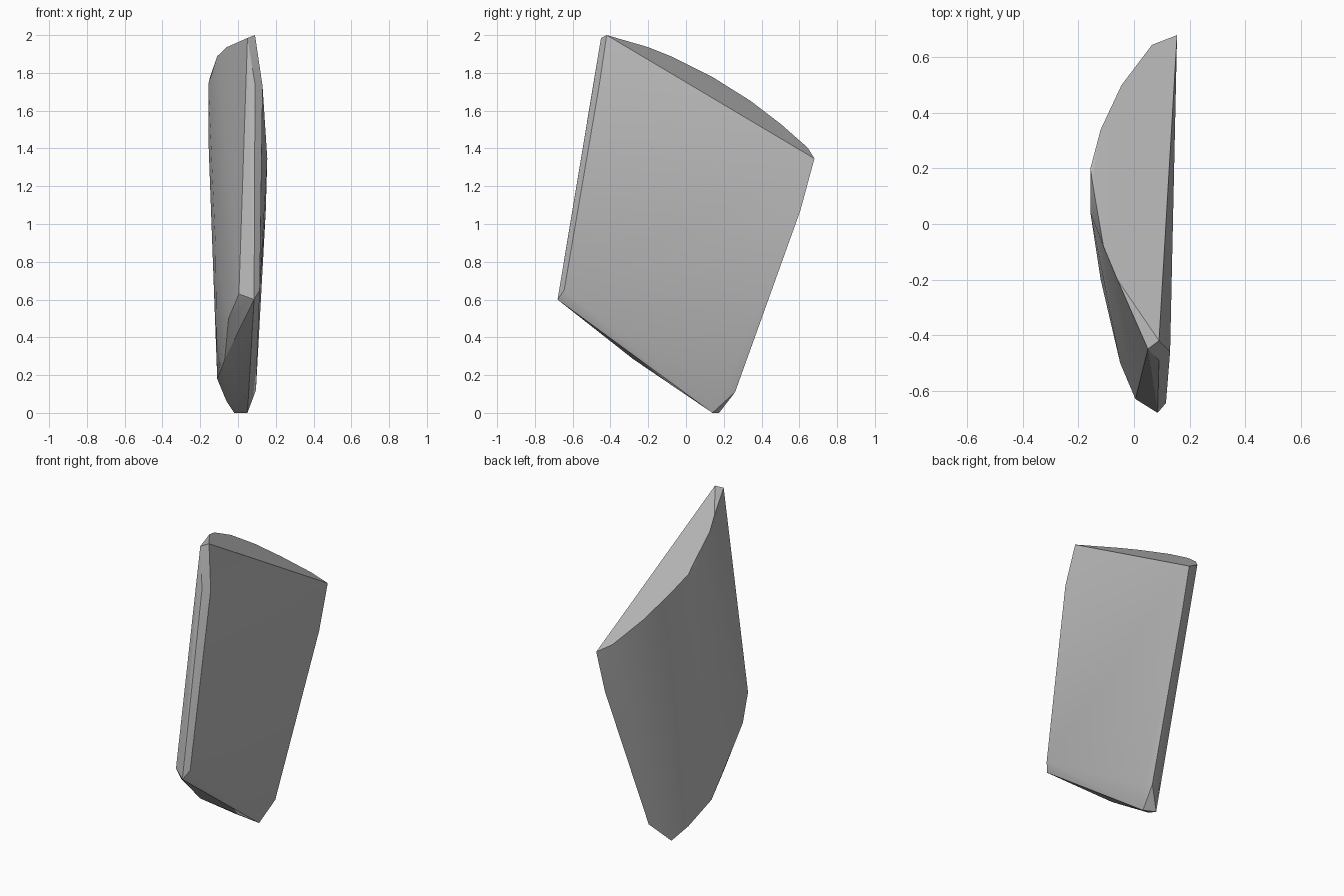
import bpy
import bmesh
import math


def remove_default_cube():
    cube = bpy.data.objects.get("Cube")
    if cube:
        bpy.data.objects.remove(cube, do_unlink=True)


def make_material(name, colour):
    material = bpy.data.materials.new(name)
    material.use_nodes = True
    material.diffuse_color = colour
    material.node_tree.nodes["Principled BSDF"].inputs["Base Color"].default_value = colour
    return material


def crown_height(x, y):
    """Height of the slanted, flat cut across the top of the shard."""
    return 2 - 0.41 * (x - 0.09) - 0.57 * (y + 0.42)


def hull_object(name, points, material):
    """Wrap a faceted stone skin around the given outline points."""
    mesh = bpy.data.meshes.new(name)
    bm = bmesh.new()
    for point in points:
        bm.verts.new(point)
    result = bmesh.ops.convex_hull(bm, input=bm.verts[:])
    unused = {item for item in result["geom_interior"] + result["geom_unused"]
              if isinstance(item, bmesh.types.BMVert)}
    bmesh.ops.delete(bm, geom=list(unused), context="VERTS")
    # Merge nearly coplanar triangles into broad flat faces
    bmesh.ops.dissolve_limit(bm, angle_limit=math.radians(1.5),
                             verts=bm.verts[:], edges=bm.edges[:])
    bmesh.ops.recalc_face_normals(bm, faces=bm.faces[:])
    bm.to_mesh(mesh)
    bm.free()
    mesh.materials.append(material)
    shard = bpy.data.objects.new(name, mesh)
    bpy.context.collection.objects.link(shard)
    return shard


remove_default_cube()
stone_grey = make_material("stone grey", (0.5, 0.5, 0.5, 1.0))

# Curved rim of the slanted top cut, from the back tip round to the front
crown_outline = [(0.155, 0.68), (0.065, 0.645), (-0.045, 0.5), (-0.12, 0.34),
                 (-0.148, 0.14), (-0.11, -0.08), (-0.06, -0.2), (0.09, -0.42)]
crown = [(x, y, crown_height(x, y)) for x, y in crown_outline]

# Narrow chamfer running down the front edge
front_chamfer = [(0.05, -0.45, 1.985), (0.13, -0.46, 1.73), (0.09, -0.49, 1.74),
                 (0.115, -0.645, 0.65), (0.085, -0.68, 0.6), (0.005, -0.63, 0.63)]

# Slanted lower cut, curving out on the rounded side
foot = [(0.05, 0.14, 0), (-0.02, 0.175, 0), (-0.06, 0.06, 0.06),
        (-0.11, -0.1, 0.18), (-0.07, -0.28, 0.285)]

# Back edge of the broad flat side
back_edge = [(0.147, 0.605, 1.07), (0.095, 0.2, 0.12), (0.08, 0.26, 0.11)]

# Gentle bulge of the rounded side
belly = [(-0.157, 0.2, 1.74), (-0.157, 0.04, 1.74), (-0.155, 0.05, 1.4),
         (-0.12, -0.2, 0.9), (-0.05, -0.5, 0.5)]

shard = hull_object("stone_shard", crown + front_chamfer + foot + back_edge + belly,
                    stone_grey)

# Soft shading over the bulge, crisp breaks around the cuts
bpy.ops.object.select_all(action="DESELECT")
shard.select_set(True)
bpy.context.view_layer.objects.active = shard
bpy.ops.object.shade_smooth_by_angle(angle=math.radians(30))
